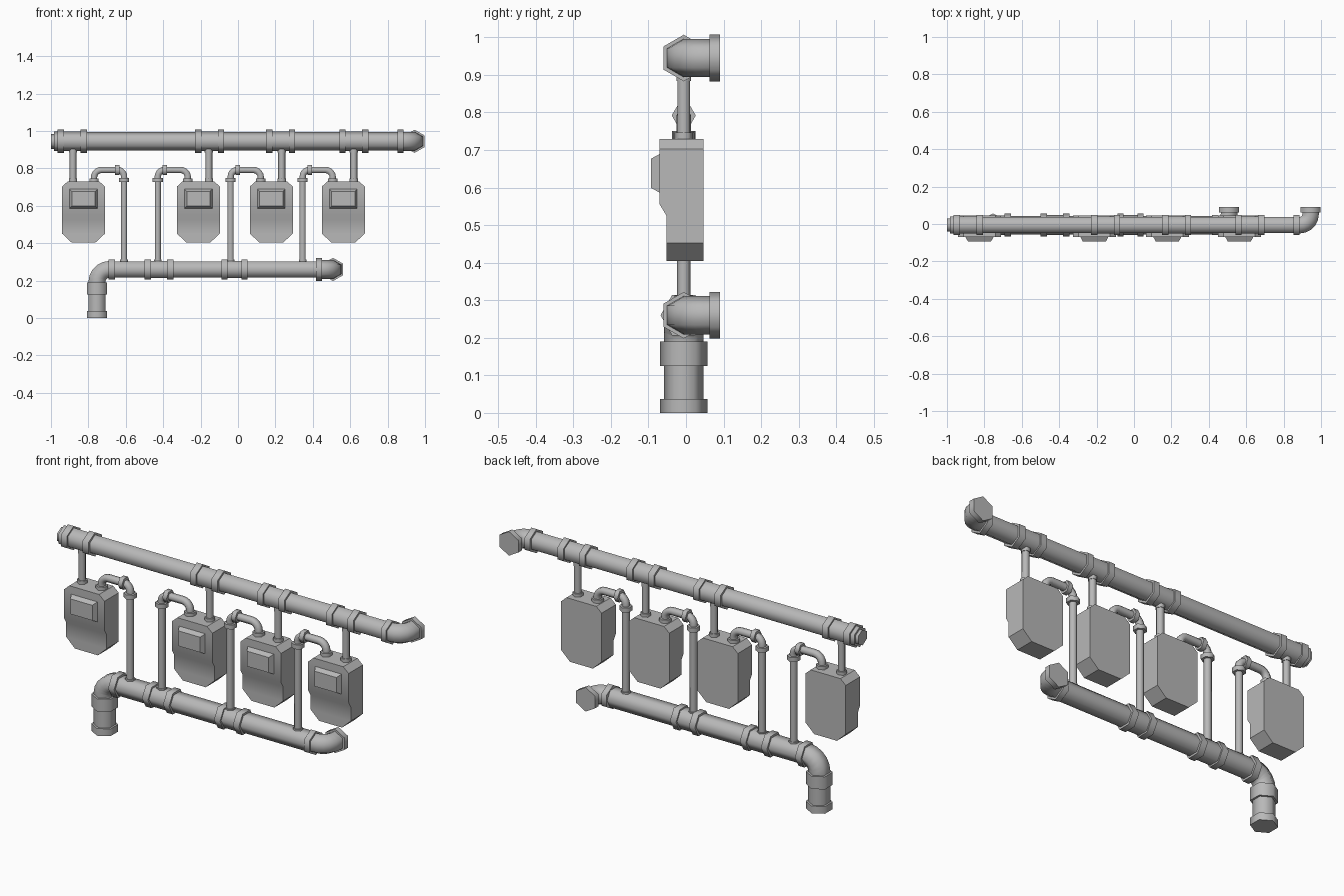
import bpy, bmesh, math
from mathutils import Vector

cube = bpy.data.objects.get("Cube")
if cube:
    bpy.data.objects.remove(cube, do_unlink=True)

grey = bpy.data.materials.new("pipe_grey")
grey.use_nodes = True
colour = (0.48, 0.48, 0.48, 1)
grey.diffuse_color = colour
grey.node_tree.nodes["Principled BSDF"].inputs["Base Color"].default_value = colour

X, Y, Z = Vector((1, 0, 0)), Vector((0, 1, 0)), Vector((0, 0, 1))
YC = -0.006           # depth of every pipe centre line
TOP, LOW = 0.945, 0.26  # heights of the two main pipes
pipes, boxes = [], []


def finish(name, bm, group):
    bmesh.ops.recalc_face_normals(bm, faces=bm.faces)
    mesh = bpy.data.meshes.new(name)
    bm.to_mesh(mesh)
    bm.free()
    mesh.materials.append(grey)
    obj = bpy.data.objects.new(name, mesh)
    bpy.context.collection.objects.link(obj)
    group.append(obj)
    return obj


def loft(name, rings, group):
    """Skin a list of equal-length vertex rings and cap both ends."""
    bm = bmesh.new()
    loops = [[bm.verts.new(p) for p in ring] for ring in rings]
    n = len(loops[0])
    for a, b in zip(loops, loops[1:]):
        for i in range(n):
            j = (i + 1) % n
            bm.faces.new((a[i], a[j], b[j], b[i]))
    bm.faces.new(loops[0])
    bm.faces.new(loops[-1])
    return finish(name, bm, group)


def tube(name, path, radius, corner):
    """Sweep a hexagon along a flat path; corner is the path plane's normal."""
    pts = [Vector(p) for p in path]
    rings = []
    for i, p in enumerate(pts):
        tangent = (pts[min(i + 1, len(pts) - 1)] - pts[max(i - 1, 0)]).normalized()
        side = tangent.cross(corner)
        rings.append([p + radius * (math.cos(k * math.pi / 3) * corner
                                    + math.sin(k * math.pi / 3) * side)
                      for k in range(6)])
    return loft(name, rings, pipes)


def bend(start, knee, end, size, steps=5):
    """Path from start to end with a rounded right-angle corner at knee."""
    start, knee, end = Vector(start), Vector(knee), Vector(end)
    u, v = (start - knee).normalized(), (end - knee).normalized()
    arc = [knee + size * ((1 - math.sin(a)) * u + (1 - math.cos(a)) * v)
           for a in (math.pi / 2 * i / steps for i in range(steps + 1))]
    return [start] + arc + [end]


def along_x(name, x0, x1, z, radius, corner):
    tube(name, [(x0, YC, z), (x1, YC, z)], radius, corner)


def upright(name, x, z0, z1, radius, corner=Y):
    tube(name, [(x, YC, z0), (x, YC, z1)], radius, corner)


# Upper main pipe with collars, end plug and rear-facing elbow
along_x("upper_pipe", -0.965, 0.87, TOP, 0.05, Z)
along_x("end_plug", -0.985, -0.96, TOP, 0.052, Z)
along_x("end_plug_tip", -1.0, -0.98, TOP, 0.04, Z)
for tee in (-0.886, -0.152, 0.228, 0.62):
    along_x("upper_tee", tee - 0.07, tee + 0.07, TOP, 0.053, Z)
    for s in (-1, 1):
        along_x("upper_collar", tee + s * 0.061 - 0.017, tee + s * 0.061 + 0.017, TOP, 0.062, Z)


def rear_elbow(name, x, z):
    along_x(name + "_collar", x - 0.09, x - 0.06, z, 0.062, Z)
    tube(name, bend((x - 0.08, YC, z), (x, YC, z), (x, 0.07, z), 0.058), 0.051, Z)
    tube(name + "_flange", [(x, 0.062, z), (x, 0.09, z)], 0.062, Z)


rear_elbow("upper_elbow", 0.944, TOP)
rear_elbow("lower_elbow", 0.508, LOW)

# Lower main pipe with collars and the down-turned supply leg
along_x("lower_pipe", -0.67, 0.43, LOW, 0.05, Y)
for x in (-0.675, -0.482, -0.362, -0.072, 0.035):
    along_x("lower_collar", x - 0.017, x + 0.017, LOW, 0.062, Y)
for x0, x1 in ((-0.482, -0.362), (-0.072, 0.035)):
    along_x("lower_tee", x0, x1, LOW, 0.053, Y)
LEG = -0.754
tube("supply_elbow", bend((-0.675, YC, LOW), (LEG, YC, LOW), (LEG, YC, 0.17), 0.066), 0.052, Y)
upright("supply_leg", LEG, 0.02, 0.16, 0.052)
upright("supply_sleeve", LEG, 0.125, 0.19, 0.063)
upright("supply_foot", LEG, 0, 0.037, 0.063)


# Meter: side-on rows of height, half width and front depth
BODY = ((0.405, 0.065, -0.052), (0.452, 0.115, -0.052), (0.525, 0.115, -0.052),
        (0.555, 0.115, -0.07), (0.703, 0.115, -0.07), (0.73, 0.085, -0.07))


def meter(cx, s):
    """Meter at cx; s is the side its inlet stands on."""
    loft("meter_body", [[(cx - w, y, z), (cx + w, y, z), (cx + w, 0.046, z), (cx - w, 0.046, z)]
                        for z, w, y in BODY], boxes)
    rings = []
    for y, w, h in ((-0.069, 0.075, 0.052), (-0.093, 0.062, 0.039)):
        rings.append([(cx + i * w, y, 0.638 + j * h)
                      for i, j in ((-1, -1), (1, -1), (1, 1), (-1, 1))])
    loft("meter_display", rings, boxes)

    # Inlet from the upper pipe
    inlet, outlet, riser = cx + s * 0.056, cx - s * 0.056, cx - s * 0.217
    upright("inlet_pipe", inlet, 0.73, TOP, 0.019, X)
    upright("inlet_nut", inlet, 0.725, 0.747, 0.025)
    upright("inlet_collar", inlet, 0.884, 0.91, 0.022, X)

    # Outlet arch and riser to the lower pipe
    arch = 0.792
    upright("outlet_nut", outlet, 0.725, 0.747, 0.029)
    mid = cx - s * 0.14
    tube("outlet_elbow", bend((outlet, YC, 0.73), (outlet, YC, arch), (mid, YC, arch), 0.04),
         0.0195, Y)
    tube("riser_elbow", bend((mid, YC, arch), (riser, YC, arch), (riser, YC, 0.73), 0.036),
         0.0195, Y)
    nut = cx - s * 0.18
    along_x("arch_nut", nut - 0.012, nut + 0.012, arch, 0.032, Y)
    upright("riser_nut", riser, 0.727, 0.75, 0.031)
    upright("riser_pipe", riser, LOW, 0.74, 0.0185)
    upright("riser_foot", riser, 0.29, 0.312, 0.024)


meter(-0.826, -1)
for cx in (-0.212, 0.178, 0.563):
    meter(cx, 1)

# Smooth the pipes around, keep box edges and pipe ends crisp
for group, angle in ((pipes, 65), (boxes, 35)):
    bpy.ops.object.select_all(action='DESELECT')
    for obj in group:
        obj.select_set(True)
    bpy.context.view_layer.objects.active = group[0]
    bpy.ops.object.shade_smooth_by_angle(angle=math.radians(angle))
